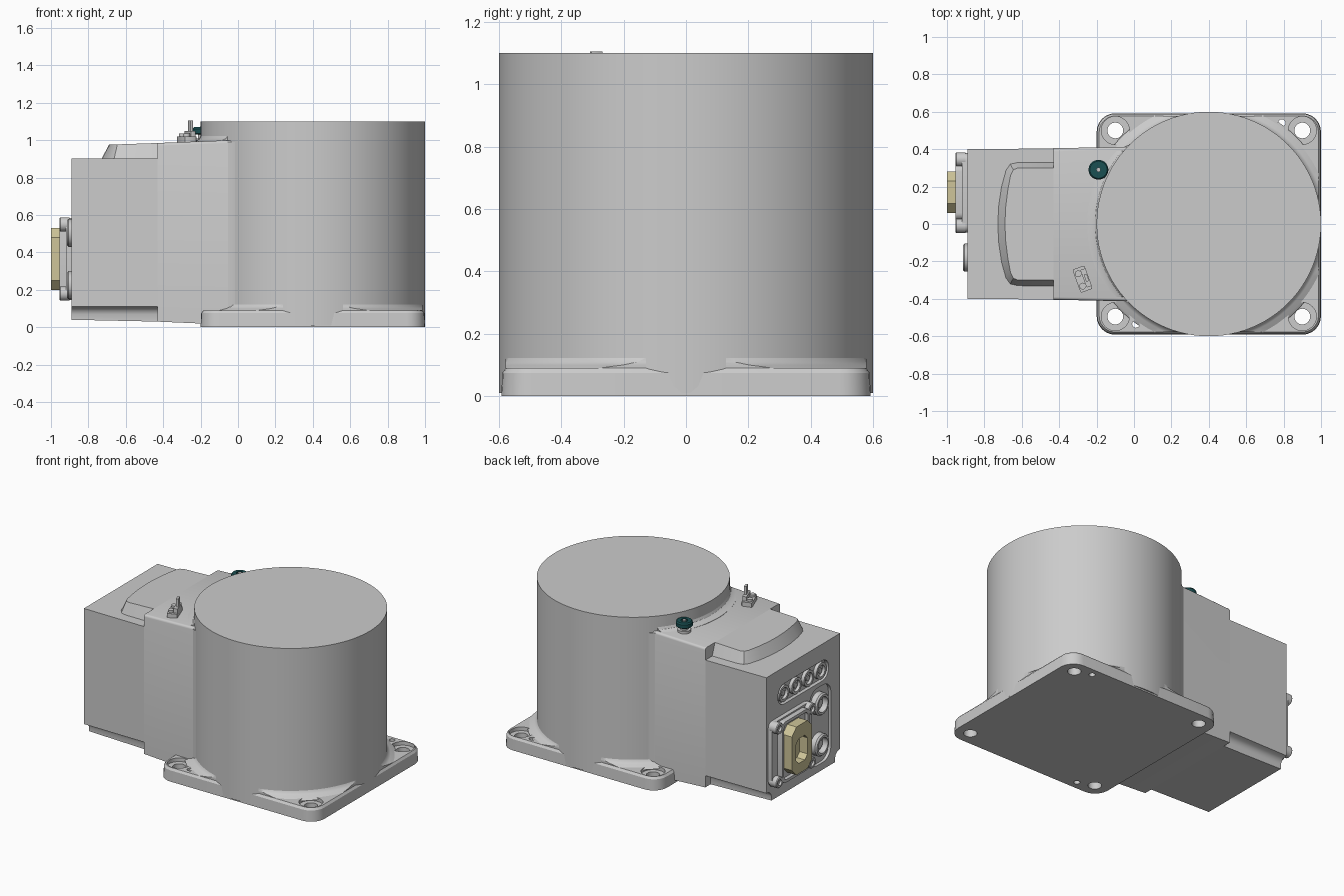
import bpy, bmesh
from math import sin, cos, pi, radians
from mathutils import Matrix, Vector

if "Cube" in bpy.data.objects:
    bpy.data.objects.remove(bpy.data.objects["Cube"])


def loft(name, rings, mat=None):
    """Skin a list of equal-length 3D rings and cap both ends."""
    bm = bmesh.new()
    vs = [[bm.verts.new(p) for p in r] for r in rings]
    n = len(vs[0])
    for a, b in zip(vs, vs[1:]):
        for i in range(n):
            j = (i + 1) % n
            bm.faces.new((a[i], a[j], b[j], b[i]))
    bm.faces.new(vs[0][::-1])
    bm.faces.new(vs[-1])
    bmesh.ops.recalc_face_normals(bm, faces=bm.faces)
    me = bpy.data.meshes.new(name)
    bm.to_mesh(me)
    bm.free()
    ob = bpy.data.objects.new(name, me)
    bpy.context.collection.objects.link(ob)
    if mat:
        me.materials.append(mat)
    smooth(ob)
    return ob


def smooth(ob):
    ob.data.shade_smooth()
    ob.data.set_sharp_from_angle(angle=radians(32))


def place(pts, h, axis):
    """Put 2D points at height h along an axis."""
    if axis == 'X':
        return [(h, u, v) for u, v in pts]
    if axis == 'Y':
        return [(u, h, v) for u, v in pts]
    return [(u, v, h) for u, v in pts]


def prism(name, pts, a, b, axis='Z', mat=None):
    return loft(name, [place(pts, a, axis), place(pts, b, axis)], mat)


def circle(c, r, n):
    return [(c[0] + r * cos(2 * pi * i / n), c[1] + r * sin(2 * pi * i / n)) for i in range(n)]


def lathe(name, c, profile, axis='Z', n=32, mat=None):
    return loft(name, [place(circle(c, r, n), h, axis) for r, h in profile], mat)


def rrect(u0, u1, v0, v1, r, n=6):
    pts = []
    corners = [(u1 - r, v1 - r), (u0 + r, v1 - r), (u0 + r, v0 + r), (u1 - r, v0 + r)]
    for k, (u, v) in enumerate(corners):
        for i in range(n + 1):
            a = (k + i / n) * pi / 2
            pts.append((u + r * cos(a), v + r * sin(a)))
    return pts


def boolean(ob, cutters, op='DIFFERENCE'):
    for c in cutters:
        c.hide_render = True
        m = ob.modifiers.new('cut', 'BOOLEAN')
        m.operation, m.object, m.solver = op, c, 'EXACT'
    dg = bpy.context.evaluated_depsgraph_get()
    ob.data = bpy.data.meshes.new_from_object(ob.evaluated_get(dg))
    ob.modifiers.clear()
    for c in cutters:
        bpy.data.objects.remove(c)
    smooth(ob)


def material(name, col):
    m = bpy.data.materials.new(name)
    m.diffuse_color = (*col, 1)
    m.use_nodes = True
    m.node_tree.nodes["Principled BSDF"].inputs["Base Color"].default_value = m.diffuse_color
    return m


yellow = material('insert_yellow', (0.62, 0.56, 0.32))
teal = material('cap_teal', (0.01, 0.08, 0.085))
AX = (0.4, 0.0)

# Main drum
lathe('main_drum', AX, [(0.6, 0.01), (0.6, 1.1)], n=96)

# Mounting plate with counterbored bolt holes and two dowel holes
outline = [rrect(-0.2 + d, 1 - d, -0.592 + d, 0.592 - d, 0.1 - d) for d in (0, 0.003, 0.014)]
plate = loft('mounting_plate', [place(o, z, 'Z') for o, z in zip(outline, (0, 0.075, 0.09))])
cuts = []
for x in (-0.1, 0.9):
    for y in (-0.495, 0.5):
        cuts.append(lathe('bolt_cut', (x, y), [(0.042, -0.1), (0.042, 0.065), (0.075, 0.065), (0.075, 0.2)]))
for p in ((0.79, 0.54), (0.01, -0.535)):
    cuts.append(lathe('dowel_cut', p, [(0.02, -0.1), (0.02, 0.2)], n=16))
boolean(plate, cuts)

# Fillet between drum and plate, trimmed to the plate outline
flare = lathe('drum_foot_fillet', AX, [(0.66, 0.08), (0.645, 0.091), (0.62, 0.1), (0.606, 0.11), (0.599, 0.125)], n=96)
boolean(flare, [prism('trim', outline[2], 0, 0.3)], 'INTERSECT')

# Front part of the housing, with rounded long top edges
prof = [(-0.43, 0.03), (-0.2, 0.02), (0.1, 0.02), (0.1, 1.0), (-0.04, 1.0), (-0.43, 0.985)]
neck = prism('housing_neck', prof, -0.405, 0.405, 'Y')
bm = bmesh.new()
bm.from_mesh(neck.data)
for v in bm.verts:
    v.co.y *= 1 + 0.05 * (v.co.x + 0.43)
edges = [e for e in bm.edges if all(v.co.z > 0.98 for v in e.verts)
         and abs(e.verts[0].co.y - e.verts[1].co.y) < 0.1]
bmesh.ops.bevel(bm, geom=edges, offset=0.015, segments=3, profile=0.5, affect='EDGES')
bm.to_mesh(neck.data)
bm.free()
smooth(neck)

# Blends between the neck and the drum
for s, side in ((1, 'left'), (-1, 'right')):
    prism('neck_blend_' + side, [(-0.07, s * 0.405), (-0.025, s * 0.425), (0.01, s * 0.452),
                                 (0.035, s * 0.476), (0.1, s * 0.4)], 0.08, 0.99)
collar = lathe('neck_top_fillet', AX, [(0.65, 0.97), (0.65, 0.994), (0.622, 0.999), (0.607, 1.008), (0.599, 1.025)], n=96)
boolean(collar, [prism('trim', [(-0.4, -0.39), (0, -0.39), (0, 0.39), (-0.4, 0.39)], 0.9, 1.1)], 'INTERSECT')

# Rear box with coved lower edges
half = [(0.345, 0.04), (0.345, 0.07), (0.353, 0.09), (0.37, 0.104), (0.4, 0.11), (0.4, 0.903)]
section = half + [(-y, z) for y, z in reversed(half)]
rear = loft('rear_box', [place(section, -0.89, 'X'),
                         [(-0.42, y * 1.01, z - (0.01 if z < 0.05 else 0)) for y, z in section]])
boolean(rear, [prism('slot_cut', rrect(-0.275, 0.275, 0.65, 0.79, 0.068), -1, -0.865, 'X'),
               prism('side_cut', rrect(-0.3, -0.07, 0.09, 0.62, 0.08), -1, -0.87, 'X')])

# Raised cover on the rear box
low = [(-0.42, 0.335), (-0.62, 0.335), (-0.665, 0.325), (-0.69, 0.29), (-0.715, 0.2), (-0.73, 0.1), (-0.735, 0)]
top = [(-0.42, 0.3), (-0.62, 0.3), (-0.645, 0.29), (-0.66, 0.26), (-0.675, 0.18), (-0.686, 0.09), (-0.69, 0)]


def mirrored(pts):
    return pts + [(x, -y) for x, y in pts[-2::-1]]


loft('top_cover', [place(mirrored(low), 0.89, 'Z'),
                   [(x, y, 0.985 + 0.035 * (x + 0.43)) for x, y in mirrored(top)]])

# Row of four small ports
for i in range(4):
    lathe(f'small_port_{i + 1}', (0.201 - 0.134 * i, 0.72),
          [(0.055, -0.86), (0.055, -0.888), (0.038, -0.888), (0.038, -0.868), (0.018, -0.868), (0.018, -0.88)], 'X', 24)

# Two round connectors
for i, z in enumerate((0.505, 0.225)):
    lathe(f'round_connector_{i + 1}', (-0.18, z),
          [(0.075, -0.86), (0.075, -0.905), (0.066, -0.915), (0.052, -0.915), (0.052, -0.875),
           (0.03, -0.875), (0.03, -0.89)], 'X', 32)

# Rectangular connector: flange, corner lugs, frame
prism('connector_flange', rrect(-0.045, 0.38, 0.145, 0.585, 0.04), -0.88, -0.92, 'X')
for y in (-0.01, 0.345):
    for z in (0.18, 0.55):
        lathe('flange_screw', (y, z), [(0.038, -0.9), (0.038, -0.95), (0.033, -0.955), (0.02, -0.955), (0.02, -0.94)], 'X', 20)


def frame(d, r):
    return rrect(0.02 + d, 0.32 - d, 0.155 + d, 0.575 - d, r)


loft('connector_frame', [place(frame(d, r), x, 'X') for d, r, x in
                         ((0, 0.04, -0.9), (0, 0.04, -0.955), (0.02, 0.03, -0.955), (0.02, 0.03, -0.93))])

# Yellow insert with a cavity
outer = rrect(0.06, 0.28, 0.2, 0.53, 0.05, 1)
inner = rrect(0.11, 0.235, 0.27, 0.44, 0.03, 1)
loft('connector_insert', [place(outer, -0.91, 'X'), place(outer, -1.0, 'X'),
                          place(inner, -1.0, 'X'), place(inner, -0.94, 'X')], yellow)
lathe('insert_screw', (0.17, 0.485), [(0.022, -0.99), (0.022, -1.0), (0.01, -1.0), (0.01, -0.995)], 'X', 16, yellow)

# Teal cap on its grey stem
lathe('cap_stem', (-0.19, 0.29), [(0.042, 0.98), (0.042, 1.01), (0.025, 1.01), (0.025, 1.04)], n=24)
lathe('teal_cap', (-0.19, 0.29), [(0.045, 1.03), (0.053, 1.036), (0.053, 1.06), (0.046, 1.07), (0.022, 1.07), (0.022, 1.062)],
      n=32, mat=teal)
lathe('cap_pin', (-0.19, 0.29), [(0.012, 1.03), (0.012, 1.072)], n=16)

# Small angled bracket on the neck
turn = Matrix.Translation(Vector((-0.275, -0.295, 0))) @ Matrix.Rotation(radians(20), 4, 'Z')
parts = [prism('bracket_base', rrect(-0.034, 0.034, -0.066, 0.066, 0.008, 2), 0.98, 1.02),
         prism('bracket_step', rrect(0.005, 0.034, -0.05, 0.05, 0.005, 2), 1.0, 1.05),
         prism('bracket_tab', rrect(0.014, 0.03, -0.02, 0.02, 0.004, 2), 1.0, 1.105)]
for y in (-0.035, 0.035):
    parts.append(lathe('bracket_bolt', (-0.012, y), [(0.018, 1.0), (0.018, 1.035)], n=16))
for p in parts:
    p.data.transform(turn)
